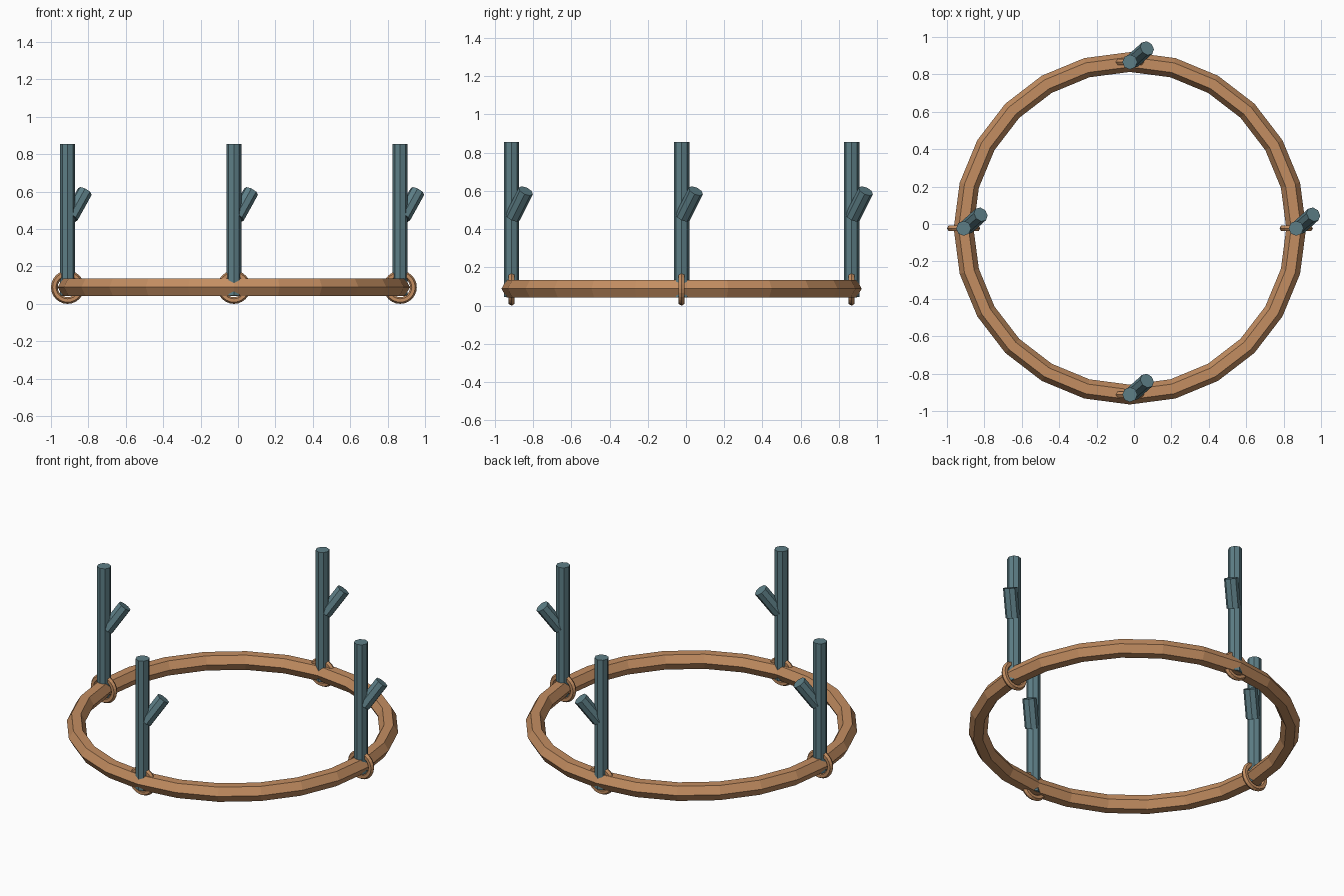
import bpy
import math
from mathutils import Vector

if "Cube" in bpy.data.objects:
    bpy.data.objects.remove(bpy.data.objects["Cube"])

CX, CY, CZ = -0.022, -0.023, 0.089   # centre of the hoop
R = 0.889                            # hoop radius


def material(name, color):
    m = bpy.data.materials.new(name)
    m.diffuse_color = (*color, 1)
    m.use_nodes = True
    m.node_tree.nodes["Principled BSDF"].inputs["Base Color"].default_value = m.diffuse_color
    return m


wood = material("copper_brown", (0.55, 0.27, 0.12))
teal = material("slate_teal", (0.11, 0.21, 0.24))


def finish(name, mat):
    ob = bpy.context.object
    ob.name = name
    ob.data.materials.append(mat)
    return ob


def torus(name, loc, major, minor, rot=(0, 0, 0)):
    bpy.ops.mesh.primitive_torus_add(
        location=loc, rotation=rot, major_radius=major, minor_radius=minor,
        major_segments=24, minor_segments=6)
    return finish(name, wood)


def rod(name, a, b, radius):
    a, b = Vector(a), Vector(b)
    bpy.ops.mesh.primitive_cylinder_add(
        vertices=8, radius=radius, depth=(b - a).length, location=(a + b) / 2)
    ob = finish(name, teal)
    ob.rotation_euler = (b - a).to_track_quat('Z', 'Y').to_euler()
    return ob


# Large six-sided hoop
torus("base_hoop", (CX, CY, CZ), R, 0.053)

# Four posts, each with a side branch and a small ring round the hoop
for i, side in enumerate(("right", "back", "left", "front")):
    t = i * math.pi / 2
    x, y = CX + R * math.cos(t), CY + R * math.sin(t)
    rod(side + "_post", (x, y, 0.044), (x, y, 0.855), 0.04)
    rod(side + "_branch", (x + 0.016, y + 0.006, 0.463),
        (x + 0.092, y + 0.074, 0.60), 0.041)
    torus(side + "_small_ring", (x, y, CZ), 0.071, 0.018, (math.pi / 2, 0, 0))
